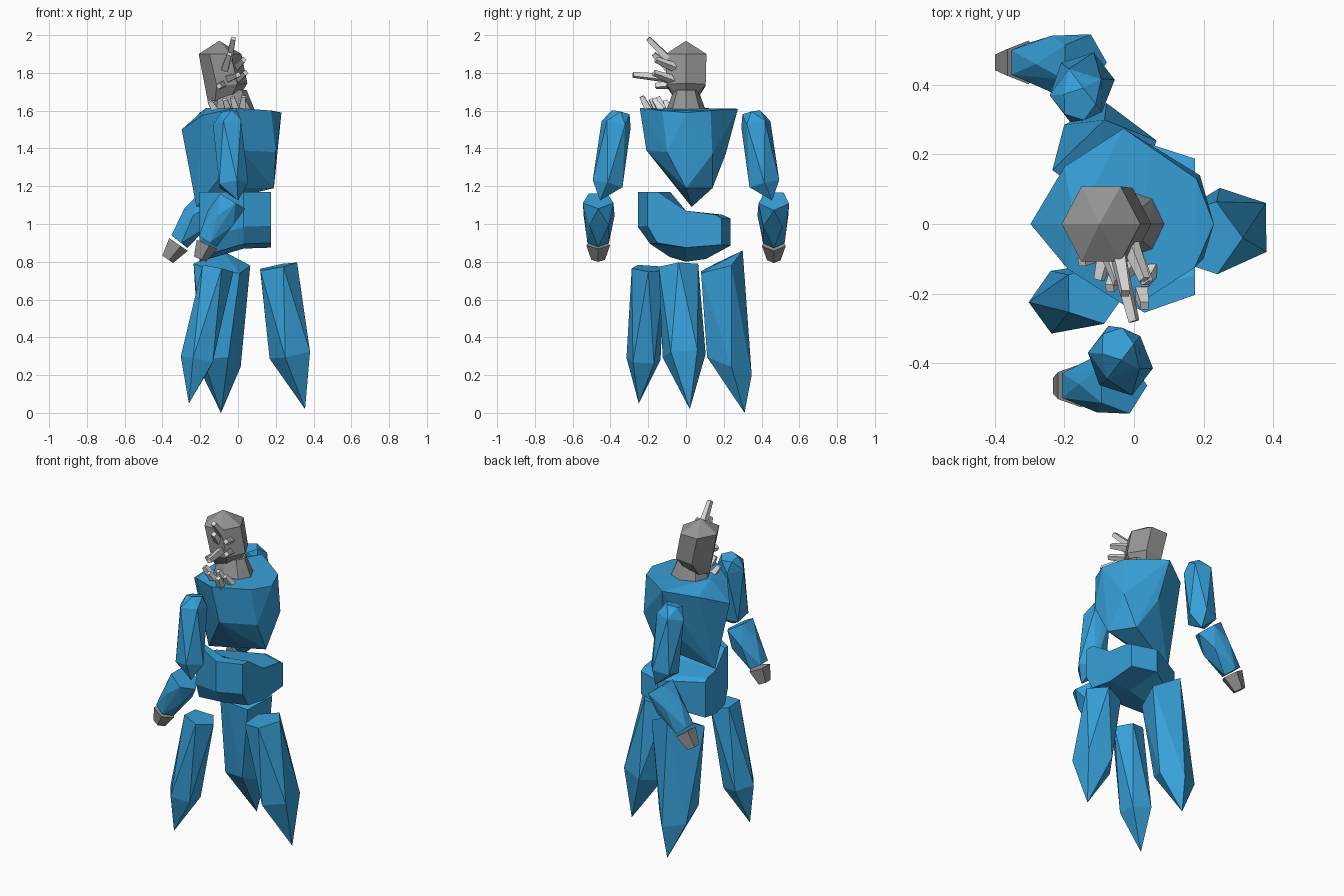
import bpy, bmesh, math
from mathutils import Vector

if "Cube" in bpy.data.objects:
    bpy.data.objects.remove(bpy.data.objects["Cube"])


def material(name, rgb):
    m = bpy.data.materials.new(name)
    m.diffuse_color = (*rgb, 1)
    m.use_nodes = True
    m.node_tree.nodes["Principled BSDF"].inputs["Base Color"].default_value = m.diffuse_color
    return m


BLUE = material("crystal blue", (0.038, 0.35, 0.69))
GREY = material("stone grey", (0.3, 0.3, 0.3))
PALE = material("pale grey", (0.72, 0.72, 0.72))


def finish(name, bm, mat):
    bmesh.ops.recalc_face_normals(bm, faces=bm.faces)
    me = bpy.data.meshes.new(name)
    bm.to_mesh(me)
    bm.free()
    me.materials.append(mat)
    ob = bpy.data.objects.new(name, me)
    bpy.context.collection.objects.link(ob)
    return ob


def hull(name, points, mat):
    """Faceted convex rock around a few points."""
    bm = bmesh.new()
    for p in points:
        bm.verts.new(p)
    res = bmesh.ops.convex_hull(bm, input=bm.verts)
    loose = [g for g in res["geom_interior"] if isinstance(g, bmesh.types.BMVert)]
    bmesh.ops.delete(bm, geom=loose, context='VERTS')
    bmesh.ops.dissolve_limit(bm, angle_limit=0.02, verts=bm.verts, edges=bm.edges)
    return finish(name, bm, mat)


def shard(name, rings, mat, sides=6, twist=0.5, phase=0.0, tip=None):
    """Crystal through rings (centre, radius), square to its axis, with an optional tip."""
    end = Vector(tip if tip else rings[-1][0])
    axis = (end - Vector(rings[0][0])).normalized()
    u = axis.cross(Vector((0, 1, 0))).normalized()
    v = axis.cross(u)
    pts = [end] if tip else []
    for i, (c, r) in enumerate(rings):
        for k in range(sides):
            a = 2 * math.pi * (k + i * twist + phase) / sides
            pts.append(Vector(c) + r * (math.cos(a) * u + math.sin(a) * v))
    return hull(name, pts, mat)


# Torso: broad shoulders tapering to a low chest point
hull("torso", [
    (-0.01, -0.245, 1.615), (0.175, -0.125, 1.6), (0.23, 0, 1.59), (0.18, 0.13, 1.6),
    (0.05, 0.22, 1.61), (-0.03, 0.275, 1.61), (-0.2, 0.165, 1.575), (-0.19, -0.13, 1.575),
    (-0.298, 0, 1.5), (-0.17, 0, 1.615),
    (0.02, -0.21, 1.39), (0.2, -0.1, 1.38), (0.19, 0.14, 1.37), (0, 0.21, 1.37),
    (0.19, 0, 1.19), (0.04, -0.04, 1.19), (0.1, 0.14, 1.19), (-0.22, 0.03, 1.09)], BLUE)

# Pelvis: lopsided belt lofted along x from (x, width scale, bottom drop)
top = [(-0.255, 1.17), (-0.185, 1.17), (0, 1.07), (0.19, 1.05), (0.235, 1.03)]
low = [(0.235, 0.89), (0, 0.875), (-0.19, 0.9), (-0.255, 0.99)]
bm = bmesh.new()
loops = []
for x, s, drop in ((0.175, 0.8, 0), (0.03, 1, 0.005), (-0.205, 0.45, 0.075)):
    loops.append([bm.verts.new((x, y * s, z)) for y, z in top]
                 + [bm.verts.new((x, y * s, z - drop)) for y, z in low])
for a, b in zip(loops, loops[1:]):
    for i in range(len(a)):
        j = (i + 1) % len(a)
        bm.faces.new((a[i], a[j], b[j], b[i]))
bm.faces.new(loops[0])
bm.faces.new(loops[-1])
finish("pelvis", bm, BLUE)

# Three pointed legs, the rear one with a slanted wide top
shard("front_leg", [((-0.115, -0.2, 0.765), 0.092), ((-0.21, -0.225, 0.28), 0.095)],
      BLUE, 5, tip=(-0.26, -0.25, 0.05))
shard("side_leg", [((0.205, -0.04, 0.775), 0.11), ((0.285, -0.01, 0.31), 0.12)],
      BLUE, 5, tip=(0.355, 0.02, 0.02))
hull("rear_leg", [(-0.085, 0.3, 0.86), (0.065, 0.24, 0.78), (0.01, 0.08, 0.74),
                  (-0.13, 0.08, 0.75), (-0.235, 0.155, 0.79), (-0.09, 0.31, 0)]
     + [(-0.1 + 0.115 * math.cos(a), 0.225 + 0.125 * math.sin(a), 0.25 - 0.05 * math.sin(a))
        for a in (2 * math.pi * (k + 0.1) / 5 for k in range(5))], BLUE)

# Arms: upper shard, forearm and tapered hand on each side
for label, side, dx, reach in (("front", -1, 0, 0), ("rear", 1, -0.11, -0.04)):
    def at(x, y, z):
        return (x + dx, y * side, z)
    shard(label + "_upper_arm",
          [(at(-0.05, 0.345, 1.59), 0.05), (at(-0.05, 0.37, 1.53), 0.083),
           (at(-0.03, 0.415, 1.21), 0.085)], BLUE, 5, tip=at(0, 0.455, 1.125))
    shard(label + "_forearm",
          [(at(-0.035, 0.465, 1.125), 0.085), (at(-0.085 + reach / 2, 0.46, 1.03), 0.086),
           (at(-0.165 + reach, 0.465, 0.91), 0.06)], BLUE, 5)
    shard(label + "_hand",
          [(at(-0.17 + reach, 0.465, 0.895), 0.066),
           (at(-0.205 + reach * 1.5, 0.465, 0.815), 0.038)], GREY, 5, 0)


def level_ring(cx, z, rx, ry, n, phase=0, tilt=0):
    return [(cx + rx * math.cos(a), ry * math.sin(a), z + tilt * math.cos(a))
            for a in (2 * math.pi * (k + phase) / n for k in range(n))]


# Neck and head
hull("neck", level_ring(-0.03, 1.6, 0.12, 0.105, 8)
     + level_ring(-0.04, 1.71, 0.085, 0.065, 8), GREY)
hull("head", level_ring(-0.095, 1.9, 0.113, 0.125, 6)
     + level_ring(-0.058, 1.735, 0.108, 0.12, 6, 0, 0.01)
     + level_ring(-0.085, 1.65, 0.075, 0.06, 6) + [(-0.1, 0, 1.97)], GREY)

# Spikes on the face and along the collar: start, end
spikes = [
    ((-0.05, -0.07, 1.85), (-0.025, -0.2, 1.982)), ((-0.05, -0.08, 1.77), (0, -0.28, 1.79)),
    ((-0.07, -0.09, 1.82), (-0.045, -0.17, 1.9)), ((-0.01, -0.06, 1.83), (0.03, -0.16, 1.87)),
    ((-0.01, -0.06, 1.76), (0.04, -0.17, 1.8)), ((-0.08, -0.08, 1.74), (-0.1, -0.16, 1.73)),
    ((-0.01, -0.12, 1.6), (-0.03, -0.15, 1.67)), ((0.02, -0.195, 1.6), (0.03, -0.235, 1.675)),
    ((-0.05, -0.15, 1.6), (-0.07, -0.185, 1.66)), ((0.05, -0.13, 1.6), (0.03, -0.17, 1.66)),
    ((-0.12, -0.09, 1.6), (-0.15, -0.11, 1.65)),
]
for i, (a, b) in enumerate(spikes):
    shard("spike_%d" % (i + 1), [(a, 0.026), (b, 0.017)], PALE, 4, 0, 0.5)
